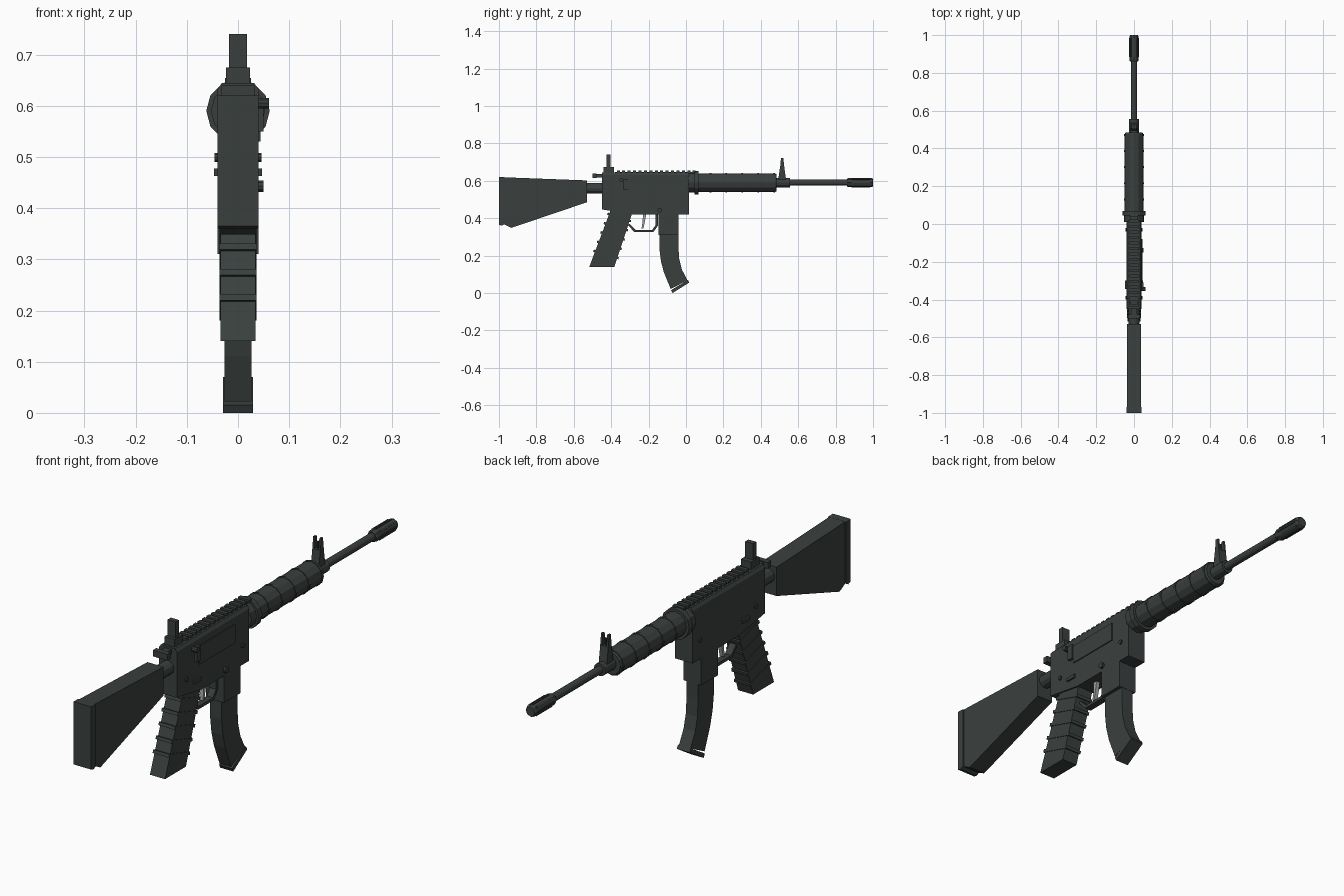
import bpy, bmesh, math
from mathutils import Matrix

if "Cube" in bpy.data.objects:
    bpy.data.objects.remove(bpy.data.objects["Cube"])


def material(name, rgb):
    m = bpy.data.materials.new(name)
    m.diffuse_color = (*rgb, 1)
    m.use_nodes = True
    m.node_tree.nodes["Principled BSDF"].inputs["Base Color"].default_value = m.diffuse_color
    return m


DARK = material("dark gunmetal", (0.042, 0.051, 0.049))
STEEL = material("bare steel", (0.35, 0.36, 0.36))


def finish(name, bm, mat):
    bmesh.ops.recalc_face_normals(bm, faces=bm.faces[:])
    me = bpy.data.meshes.new(name)
    bm.to_mesh(me)
    bm.free()
    me.materials.append(mat)
    ob = bpy.data.objects.new(name, me)
    bpy.context.collection.objects.link(ob)
    return ob


def box(name, x0, x1, y0, y1, z0, z1, mat=DARK):
    bm = bmesh.new()
    bmesh.ops.create_cube(bm, size=1)
    for v in bm.verts:
        v.co = ((x0 + x1) / 2 + v.co.x * (x1 - x0),
                (y0 + y1) / 2 + v.co.y * (y1 - y0),
                (z0 + z1) / 2 + v.co.z * (z1 - z0))
    return finish(name, bm, mat)


def side_profile(name, pts, half, mat=DARK, cx=0):
    """Extrude a (y, z) outline across x."""
    bm = bmesh.new()
    rows = [[bm.verts.new((cx + s * half, y, z)) for y, z in pts] for s in (-1, 1)]
    bm.faces.new(rows[0])
    bm.faces.new(rows[1])
    n = len(pts)
    for i in range(n):
        j = (i + 1) % n
        bm.faces.new((rows[0][i], rows[0][j], rows[1][j], rows[1][i]))
    return finish(name, bm, mat)


def tube(name, stations, z, sides=12, mat=DARK):
    """Lathe (y, radius) stations about the bore axis."""
    bm = bmesh.new()
    rings = [[bm.verts.new((r * math.cos(2 * math.pi * k / sides), y,
                            z + r * math.sin(2 * math.pi * k / sides)))
              for k in range(sides)] for y, r in stations]
    for a, b in zip(rings, rings[1:]):
        for k in range(sides):
            j = (k + 1) % sides
            bm.faces.new((a[k], a[j], b[j], b[k]))
    bm.faces.new(rings[0])
    bm.faces.new(rings[-1])
    return finish(name, bm, mat)


def pin(name, x0, x1, y, z, r):
    bm = bmesh.new()
    bmesh.ops.create_cone(bm, cap_ends=True, segments=10, radius1=r, radius2=r, depth=x1 - x0,
                          matrix=Matrix.Translation(((x0 + x1) / 2, y, z))
                          @ Matrix.Rotation(math.pi / 2, 4, 'Y'))
    return finish(name, bm, DARK)


BORE = 0.59

# Stock, butt plate and buffer tube
side_profile("stock", [(-0.98, 0.619), (-0.53, 0.602), (-0.53, 0.485), (-0.935, 0.348),
                       (-0.98, 0.372)], 0.036)
side_profile("butt_plate", [(-1, 0.62), (-0.97, 0.619), (-0.97, 0.368), (-0.985, 0.36),
                            (-1, 0.365)], 0.04)
tube("buffer_tube", [(-0.55, 0.028), (-0.44, 0.028)], 0.56)

# Receiver with chamfered roof, and magazine well
side_profile("receiver", [(-0.45, 0.632), (0.015, 0.632), (0.015, 0.42), (-0.29, 0.42),
                          (-0.45, 0.447)], 0.04)
roof = box("receiver_roof", -0.04, 0.04, -0.45, 0.015, 0.632, 0.644)
for v in roof.data.vertices:
    if v.co.z > 0.64:
        v.co.x *= 0.8
box("magazine_well", -0.04, 0.04, -0.147, -0.04, 0.31, 0.43)

# Accessory rail
box("rail_base", -0.018, 0.018, -0.38, 0.06, 0.64, 0.646)
for i in range(15):
    y = -0.37 + i * 0.029
    box(f"rail_tooth_{i + 1}", -0.025, 0.025, y, y + 0.016, 0.642, 0.654)

# Receiver side details
box("ejection_cover", 0.038, 0.044, -0.31, -0.08, 0.53, 0.605)
pin("forward_assist", 0.035, 0.061, -0.345, 0.605, 0.011)
box("brass_deflector", 0.038, 0.05, -0.335, -0.31, 0.55, 0.61)
pin("magazine_release", 0.035, 0.05, -0.14, 0.443, 0.012)
for i, (y, z) in enumerate([(-0.39, 0.499), (-0.03, 0.499)]):
    pin(f"takedown_pin_{i + 1}", -0.046, 0.046, y, z, 0.009)
box("selector_lever", -0.047, 0.047, -0.345, -0.3, 0.463, 0.477)

# Charging handle
box("charging_handle", -0.015, 0.015, -0.49, -0.44, 0.618, 0.636)
box("charging_grip", -0.033, 0.033, -0.5, -0.478, 0.615, 0.64)

# Rear sight
box("rear_sight_base", -0.023, 0.023, -0.44, -0.385, 0.64, 0.675)
box("rear_sight_leaf", -0.018, 0.018, -0.426, -0.405, 0.67, 0.74)

# Hand guard, collar and ribs
tube("hand_guard_collar", [(0.01, 0.053), (0.045, 0.053), (0.045, 0.062), (0.068, 0.062)], BORE)
tube("hand_guard", [(0.06, 0.05), (0.475, 0.05), (0.485, 0.045)], BORE)
for i in range(5):
    y = 0.125 + i * 0.0855
    tube(f"hand_guard_rib_{i + 1}", [(y, 0.0525), (y + 0.01, 0.0525)], BORE)

# Barrel and muzzle
tube("barrel", [(0.47, 0.016), (0.9, 0.016)], BORE)
tube("muzzle_device", [(0.86, 0.02), (0.866, 0.024), (0.994, 0.024), (1, 0.02)], BORE, 8)
for i in range(8):
    a = math.pi / 4 * i
    rib = box(f"muzzle_rib_{i + 1}", 0.02, 0.026, 0.885, 0.985, -0.003, 0.003)
    rib.data.transform(Matrix.Translation((0, 0, BORE)) @ Matrix.Rotation(a, 4, 'Y'))

# Front sight: collar, tapered tower and two ears around a post
tube("front_sight_collar", [(0.48, 0.026), (0.555, 0.026)], BORE)
side_profile("front_sight_tower", [(0.492, 0.6), (0.536, 0.6), (0.525, 0.675), (0.503, 0.675)], 0.018)
for name, s in (("left", -1), ("right", 1)):
    side_profile(f"front_sight_ear_{name}", [(0.503, 0.67), (0.526, 0.67), (0.52, 0.722), (0.508, 0.722)],
                 0.004, cx=s * 0.014)
box("front_sight_post", -0.003, 0.003, 0.511, 0.517, 0.67, 0.705)

# Pistol grip with raised bands
def grip_edge(t):
    return [(-0.517 + 0.113 * t, 0.14 + 0.3 * t), (-0.383 + 0.1 * t, 0.14 + 0.3 * t)]


side_profile("pistol_grip", grip_edge(0) + grip_edge(1)[::-1], 0.034)
for i in range(5):
    t = 0.2 + i * 0.165
    (ya, za), (yb, zb) = grip_edge(t)
    side_profile(f"grip_band_{i + 1}", [(ya - 0.002, za + 0.02), (yb + 0.001, zb - 0.02),
                                        (yb + 0.004, zb - 0.008), (ya + 0.002, za + 0.032)], 0.0365)

# Curved magazine and floor plate
side_profile("magazine", [(-0.142, 0.33), (-0.142, 0.235), (-0.134, 0.17), (-0.118, 0.11),
                          (-0.082, 0.022), (0.008, 0.068), (-0.022, 0.125), (-0.036, 0.18),
                          (-0.041, 0.25), (-0.041, 0.33)], 0.026)
side_profile("magazine_floor", [(-0.08, 0.015), (-0.072, 0), (0.018, 0.056), (0.01, 0.07)], 0.029)

# Trigger guard and trigger
outer = [(-0.31, 0.362), (-0.275, 0.325), (-0.175, 0.325), (-0.15, 0.36), (-0.15, 0.42)]
inner = [(-0.162, 0.42), (-0.162, 0.364), (-0.181, 0.337), (-0.27, 0.337), (-0.302, 0.37)]
side_profile("trigger_guard", outer + inner, 0.014)
side_profile("trigger", [(-0.238, 0.345), (-0.228, 0.345), (-0.22, 0.38), (-0.212, 0.425),
                         (-0.23, 0.425), (-0.232, 0.38)], 0.008, STEEL)
